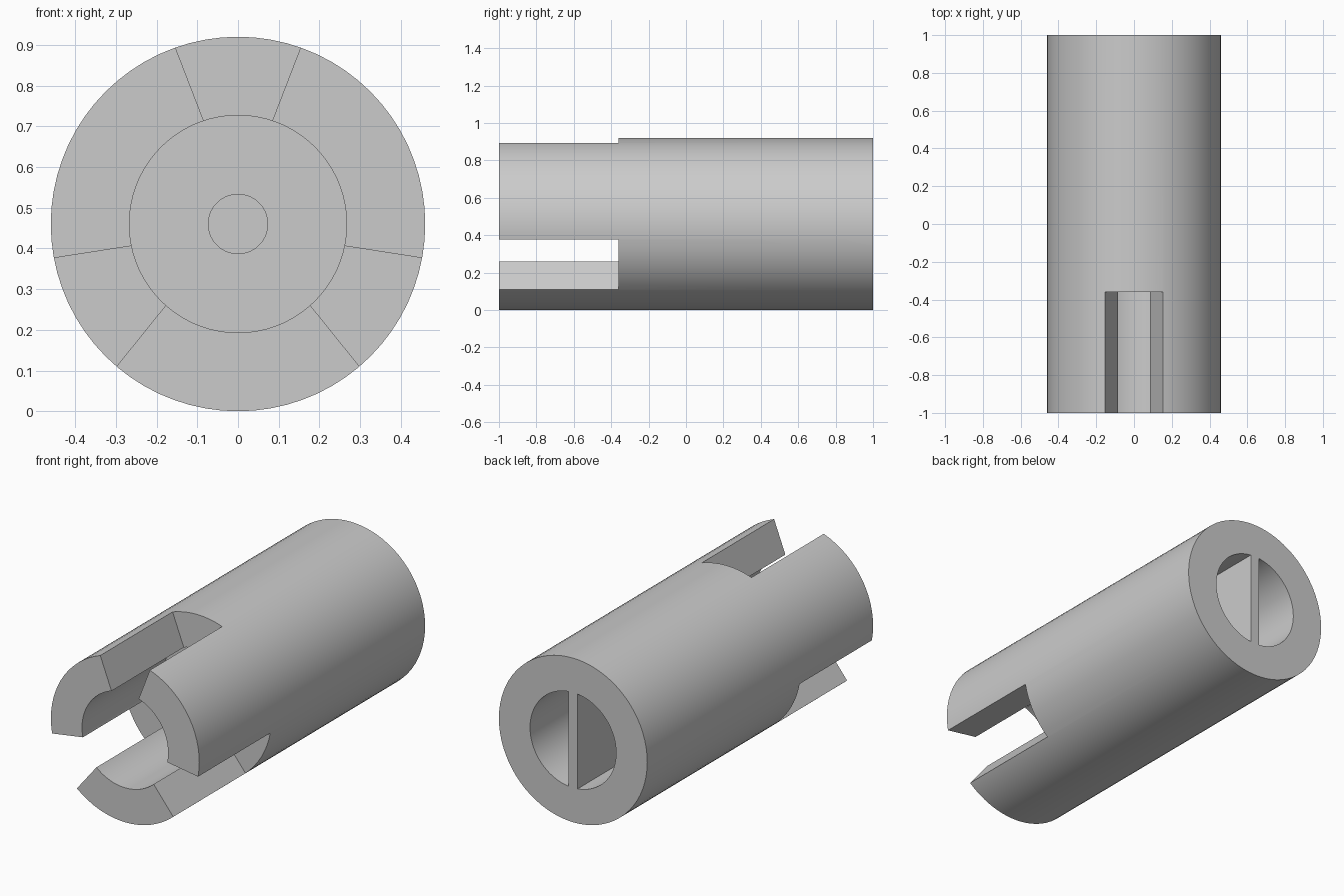
import bpy, bmesh
from math import sin, cos, asin, pi, radians

if "Cube" in bpy.data.objects:
    bpy.data.objects.remove(bpy.data.objects["Cube"], do_unlink=True)

R, BORE, PIN = 0.46, 0.267, 0.073    # outer, bore and pilot hole radii
BAR = 0.028                          # half width of the rear cross bar
SLOT_END, FLOOR, POCKET = -0.36, -0.3, 0.2

grey = bpy.data.materials.new("plain grey")
grey.use_nodes = True
grey.diffuse_color = (0.6, 0.6, 0.6, 1)
grey.node_tree.nodes["Principled BSDF"].inputs["Base Color"].default_value = (0.6, 0.6, 0.6, 1)


def arc(radius, start, end, steps):
    return [(radius * cos(start + (end - start) * i / steps),
             radius * sin(start + (end - start) * i / steps)) for i in range(steps + 1)]


def circle(radius, steps=72):
    return arc(radius, 0, 2 * pi, steps)[:-1]


def prism(name, profile, front, back):
    """Extrude an x-z outline along the length, around the body's axis."""
    bm = bmesh.new()
    face = bm.faces.new([bm.verts.new((x, front, z + R)) for x, z in profile])
    new = bmesh.ops.extrude_face_region(bm, geom=[face])["geom"]
    verts = [v for v in new if isinstance(v, bmesh.types.BMVert)]
    bmesh.ops.translate(bm, verts=verts, vec=(0, back - front, 0))
    bmesh.ops.recalc_face_normals(bm, faces=bm.faces)
    mesh = bpy.data.meshes.new(name)
    bm.to_mesh(mesh)
    bm.free()
    mesh.materials.append(grey)
    obj = bpy.data.objects.new(name, mesh)
    bpy.context.collection.objects.link(obj)
    return obj


def turned(profile, angle):
    return [(x * cos(angle) - z * sin(angle), x * sin(angle) + z * cos(angle))
            for x, z in profile]


body = prism("slotted_sleeve", circle(R), -1, 1)

# Front bore and its blind pilot hole
cutters = [prism("bore_cutter", circle(BORE), -1.1, FLOOR),
           prism("pilot_cutter", circle(PIN, 40), FLOOR - 0.1, 0)]

# Three tapered slots between the prongs
wedge = [(-0.05, 0.165), (0.05, 0.165), (0.193, 0.535), (-0.193, 0.535)]
for i in range(3):
    cutters.append(prism("slot_cutter", turned(wedge, radians(120 * i)), -1.1, SLOT_END))

# Two half-round rear pockets leaving a cross bar between them
edge = pi / 2 - asin(BAR / BORE)
half = arc(BORE, -edge, edge, 36)
for angle in (0, pi):
    cutters.append(prism("pocket_cutter", turned(half, angle), POCKET, 1.1))

for cutter in cutters:
    mod = body.modifiers.new("cut", 'BOOLEAN')
    mod.operation = 'DIFFERENCE'
    mod.solver = 'EXACT'
    mod.object = cutter

# Apply the cuts and drop the cutters
bpy.context.view_layer.update()
cut = bpy.data.meshes.new_from_object(body.evaluated_get(bpy.context.evaluated_depsgraph_get()))
body.modifiers.clear()
body.data = cut
for cutter in cutters:
    bpy.data.objects.remove(cutter, do_unlink=True)

bpy.ops.object.select_all(action='DESELECT')
body.select_set(True)
bpy.context.view_layer.objects.active = body
bpy.ops.object.shade_smooth_by_angle(angle=radians(30))
